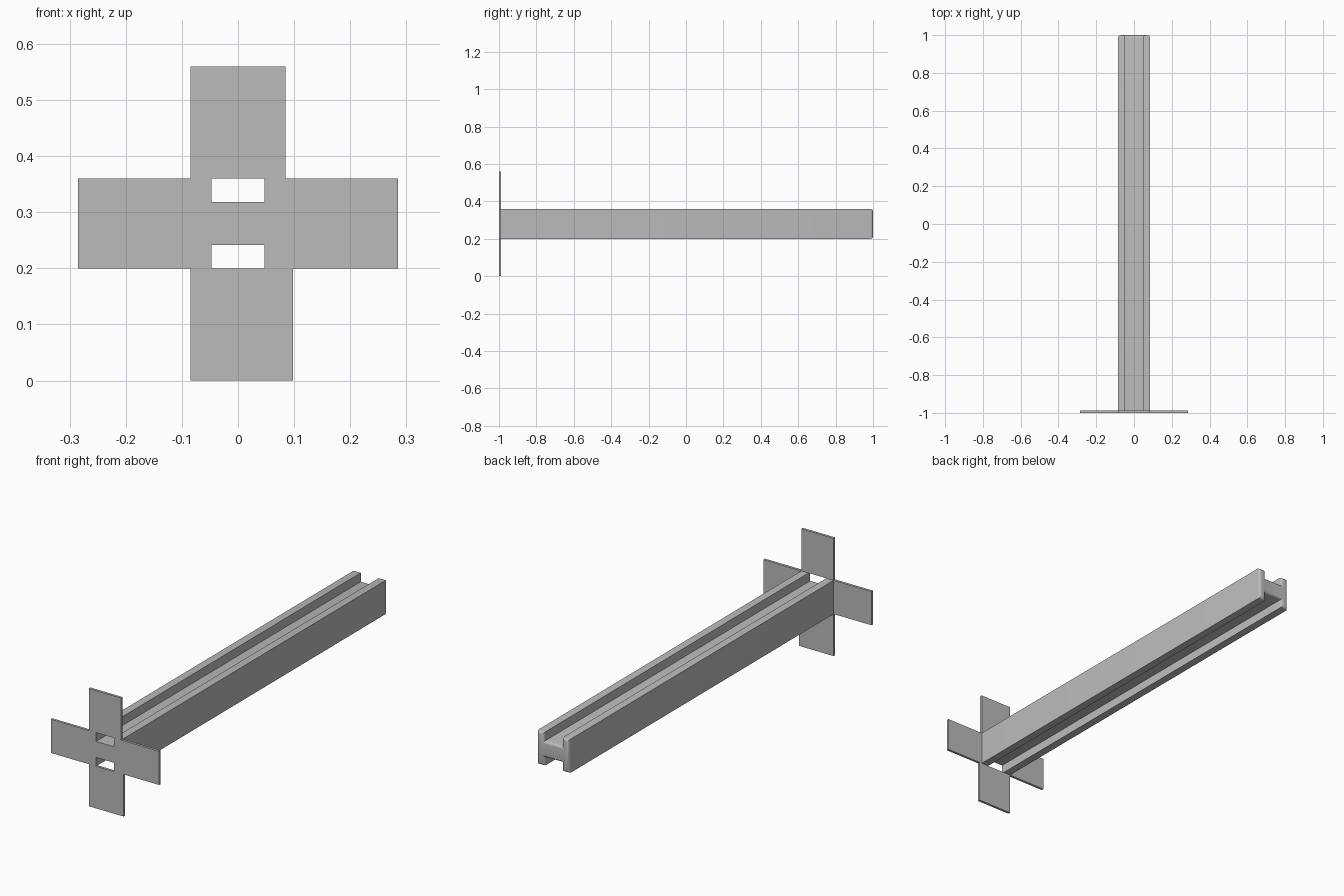
import bpy, bmesh, math
from mathutils import Vector

old = bpy.data.objects.get("Cube")
if old:
    bpy.data.objects.remove(old, do_unlink=True)

grey = bpy.data.materials.new("plain_grey")
grey.use_nodes = True
colour = (0.5, 0.5, 0.5, 1)
grey.diffuse_color = colour
grey.node_tree.nodes["Principled BSDF"].inputs["Base Color"].default_value = colour

FRONT, BACK = -1.0, 1.0
HALF, SLOT = 0.085, 0.047         # outer and slot half widths
BOTTOM, TOP = 0.2, 0.36           # beam height range
WEB_LOW, WEB_HIGH = 0.242, 0.318
FLAP, THICK = 0.2, 0.012


def add_object(name, bm):
    bmesh.ops.recalc_face_normals(bm, faces=bm.faces)
    mesh = bpy.data.meshes.new(name)
    bm.to_mesh(mesh)
    bm.free()
    mesh.materials.append(grey)
    obj = bpy.data.objects.new(name, mesh)
    bpy.context.collection.objects.link(obj)
    return obj


def extrude_profile(name, profile, y0, y1, round_end=0):
    """Sweep an x-z outline along y, optionally rounding the back rim."""
    bm = bmesh.new()
    face = bm.faces.new([bm.verts.new((x, y0, z)) for x, z in profile])
    extruded = bmesh.ops.extrude_face_region(bm, geom=[face])["geom"]
    verts = [v for v in extruded if isinstance(v, bmesh.types.BMVert)]
    bmesh.ops.translate(bm, verts=verts, vec=Vector((0, y1 - y0, 0)))
    if round_end:
        rim = [e for e in bm.edges if all(abs(v.co.y - y1) < 1e-5 for v in e.verts)]
        bmesh.ops.bevel(bm, geom=rim, offset=round_end, offset_type='OFFSET',
                        segments=4, profile=0.5, affect='EDGES')
    return add_object(name, bm)


def flap(name, x0, x1, z0, z1):
    outline = [(x0, z0), (x1, z0), (x1, z1), (x0, z1)]
    return extrude_profile(name, outline, FRONT, FRONT + THICK)


# Long H-section beam with a slot above and below the web
right_half = [(SLOT, WEB_LOW), (SLOT, BOTTOM), (HALF, BOTTOM),
              (HALF, TOP), (SLOT, TOP), (SLOT, WEB_HIGH)]
left_half = [(-x, z) for x, z in reversed(right_half)]
beam = extrude_profile("beam", right_half + left_half, FRONT, BACK, 0.014)

# Thin flaps around the front end; the lower one is slightly wider
flap("upper_flap", -HALF, HALF, TOP, TOP + FLAP)
flap("lower_flap", -HALF, 0.098, BOTTOM - FLAP, BOTTOM)
for side, name in ((1, "left_flap"), (-1, "right_flap")):
    inner, outer = side * HALF, side * (HALF + FLAP)
    flap(name, min(inner, outer), max(inner, outer), BOTTOM, TOP)

# Smooth only the rounded rim
bpy.ops.object.select_all(action='DESELECT')
beam.select_set(True)
bpy.context.view_layer.objects.active = beam
bpy.ops.object.shade_smooth_by_angle(angle=math.radians(35))
